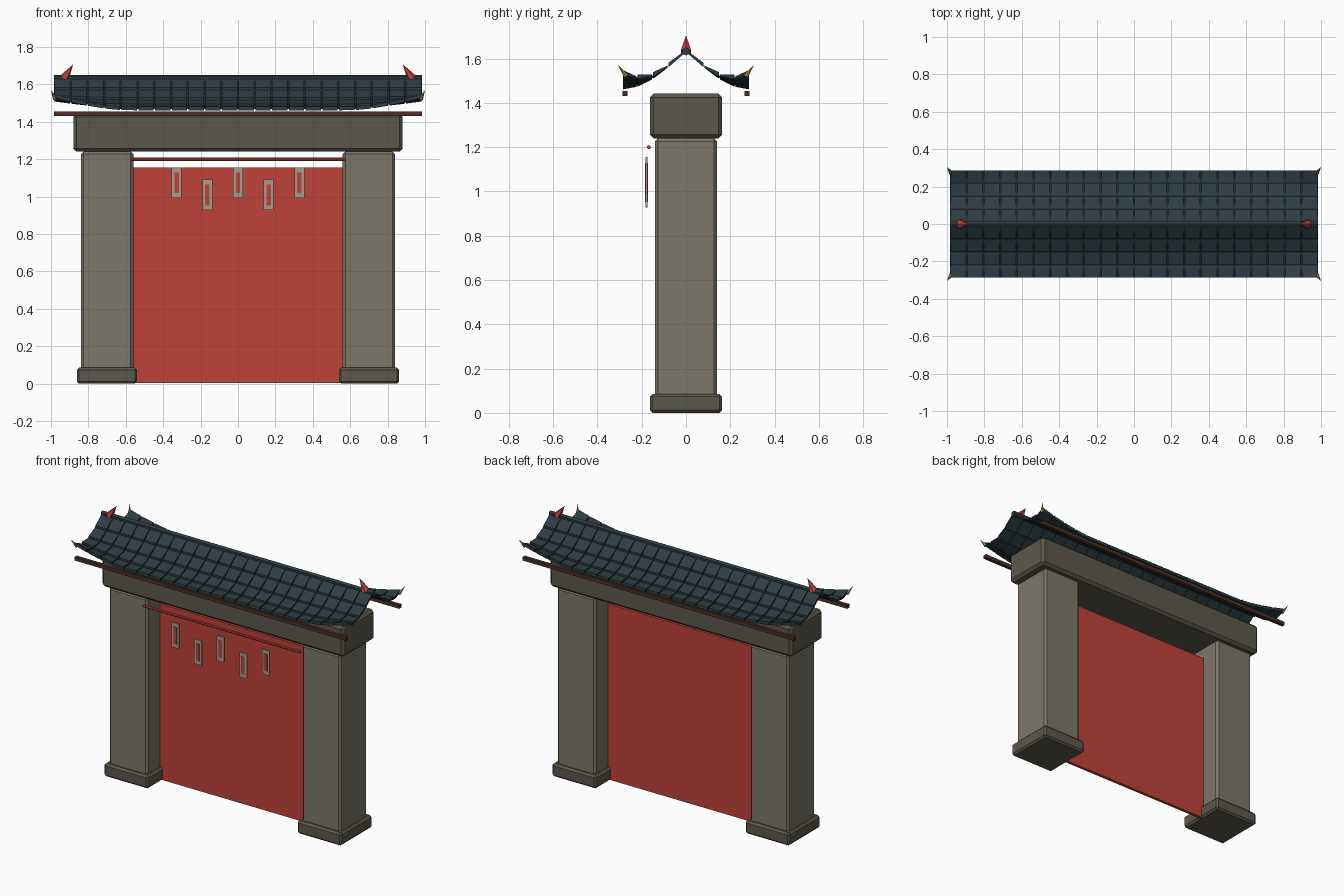
import bpy, bmesh, math
from mathutils import Vector

if "Cube" in bpy.data.objects:
    bpy.data.objects.remove(bpy.data.objects["Cube"])

def material(name, rgb):
    m = bpy.data.materials.new(name)
    m.diffuse_color = (*rgb, 1)
    m.use_nodes = True
    m.node_tree.nodes["Principled BSDF"].inputs["Base Color"].default_value = m.diffuse_color
    return m

STONE = material("stone", (0.20, 0.185, 0.14))
DARK_STONE = material("dark_stone", (0.105, 0.098, 0.07))
RED = material("red", (0.52, 0.055, 0.04))
WOOD = material("wood", (0.07, 0.03, 0.02))
TILE = material("tile", (0.025, 0.047, 0.055))
SHELL = material("roof_shell", (0.012, 0.022, 0.027))
PAPER = material("paper", (0.38, 0.34, 0.25))
GOLD = material("gold", (0.5, 0.3, 0.07))

def finish(name, bm, mat, bevel=0):
    bmesh.ops.recalc_face_normals(bm, faces=bm.faces)
    me = bpy.data.meshes.new(name)
    bm.to_mesh(me)
    bm.free()
    me.materials.append(mat)
    ob = bpy.data.objects.new(name, me)
    bpy.context.collection.objects.link(ob)
    if bevel:
        b = ob.modifiers.new("bevel", 'BEVEL')
        b.width, b.segments = bevel, 1
    return ob

def box(name, x, y, z, mat, bevel=0):
    """Box from (min, max) ranges."""
    bm = bmesh.new()
    bmesh.ops.create_cube(bm, size=1)
    for v in bm.verts:
        v.co = [(a + b) / 2 + c * (b - a) for c, (a, b) in zip(v.co, (x, y, z))]
    return finish(name, bm, mat, bevel)

def rod(name, a, b, r1, r2, mat, sides=8):
    """Cylinder or cone from point a to point b."""
    a, b = Vector(a), Vector(b)
    bm = bmesh.new()
    bmesh.ops.create_cone(bm, cap_ends=True, segments=sides, radius1=r1,
                          radius2=r2, depth=(b - a).length)
    q = (b - a).to_track_quat('Z', 'Y')
    for v in bm.verts:
        v.co = q @ v.co + (a + b) / 2
    return finish(name, bm, mat)

# Pillars with plinths
for s, side in ((-1, "left"), (1, "right")):
    xs = lambda a, b: tuple(sorted((s * a, s * b)))
    box(side + "_pillar", xs(0.56, 0.84), (-0.14, 0.14), (0.06, 1.24), STONE, 0.014)
    box(side + "_plinth", xs(0.54, 0.862), (-0.163, 0.163), (0, 0.085), DARK_STONE, 0.012)

# Lintel, door panel and hanging rail
box("lintel", (-0.88, 0.88), (-0.163, 0.163), (1.24, 1.442), DARK_STONE, 0.017)
box("door_panel", (-0.57, 0.57), (-0.01, 0.01), (0.003, 1.155), RED)
rod("hanging_rail", (-0.57, -0.168, 1.2), (0.57, -0.168, 1.2), 0.009, 0.009, RED)

# Paper charms with red inlays
for i in range(5):
    x, top = (i - 2) * 0.164, 1.09 if i % 2 else 1.155
    box("paper_charm", (x - 0.027, x + 0.027), (-0.182, -0.173), (top - 0.163, top), PAPER)
    box("charm_inlay", (x - 0.012, x + 0.012), (-0.185, -0.171), (top - 0.137, top - 0.026), RED)

# Roof surface: concave slope with upswept corners
PROFILE = [(0, 1.635), (0.04, 1.603), (0.08, 1.566), (0.15, 1.514),
           (0.185, 1.494), (0.22, 1.479), (0.285, 1.467)]
HALF = 0.985

def height(x, y):
    y = abs(y)
    for (y0, z0), (y1, z1) in zip(PROFILE, PROFILE[1:]):
        if y <= y1 + 1e-6:
            z = z0 + (z1 - z0) * (y - y0) / (y1 - y0)
            break
    fx = max(0, (abs(x) - 0.6) / (HALF - 0.6))
    fy = max(0, (y - 0.09) / 0.195)
    return z + 0.068 * fx ** 1.6 * fy ** 1.6

bm = bmesh.new()
ys = [-p[0] for p in PROFILE[:0:-1]] + [p[0] for p in PROFILE]
NX = 22
rows = [[bm.verts.new((x, y, height(x, y))) for y in ys]
        for x in (-HALF + 2 * HALF * i / NX for i in range(NX + 1))]
for a, b in zip(rows, rows[1:]):
    for j in range(len(ys) - 1):
        bm.faces.new((a[j], b[j], b[j + 1], a[j + 1]))
shell = bmesh.ops.solidify(bm, geom=bm.faces[:], thickness=0.022)
# keep the top on the surface whichever way the shell grew
shift = 1.635 - max(v.co.z for v in bm.verts)
for v in bm.verts:
    v.co.z += shift
finish("roof_shell", bm, SHELL)

# Overlapping tiles, four rows per slope, lower edges raised
pitch = 2 * HALF / NX
for s, side in ((-1, "front"), (1, "back")):
    bm = bmesh.new()
    for y0, y1 in ((0.008, 0.08), (0.08, 0.15), (0.15, 0.22), (0.22, 0.287)):
        ya, yb = y0 + 0.003, min(y1 - 0.002, 0.285)
        for i in range(NX):
            xa = -HALF + i * pitch + 0.004
            xb = xa + pitch - 0.008
            vs = []
            for lift in (-0.006, 1):
                for x, y in ((xa, ya), (xb, ya), (xb, yb), (xa, yb)):
                    up = (0.005 if y == ya else 0.014) if lift == 1 else lift
                    vs.append(bm.verts.new((x, s * y, height(x, y) + up)))
            for f in ((0, 1, 2, 3), (4, 5, 6, 7), (0, 1, 5, 4),
                      (1, 2, 6, 5), (2, 3, 7, 6), (3, 0, 4, 7)):
                bm.faces.new([vs[k] for k in f])
    finish(side + "_roof_tiles", bm, TILE)
    # Eave beam
    box(side + "_eave_beam", (-HALF, HALF), (s * 0.275 - 0.011, s * 0.275 + 0.011),
        (1.43, 1.454), WOOD)

# Ridge cap
rod("ridge_cap", (-HALF, 0, 1.632), (HALF, 0, 1.632), 0.018, 0.018, TILE, 6)

# Red ridge horns leaning inward, gold corner tips
for s in (-1, 1):
    rod("ridge_horn", (s * 0.93, 0, 1.63), (s * 0.882, 0, 1.706), 0.027, 0, RED, 6)
    for t in (-1, 1):
        rod("corner_tip", (s * 0.978, t * 0.272, 1.522), (s * 1.0, t * 0.306, 1.57),
            0.012, 0, GOLD, 6)
